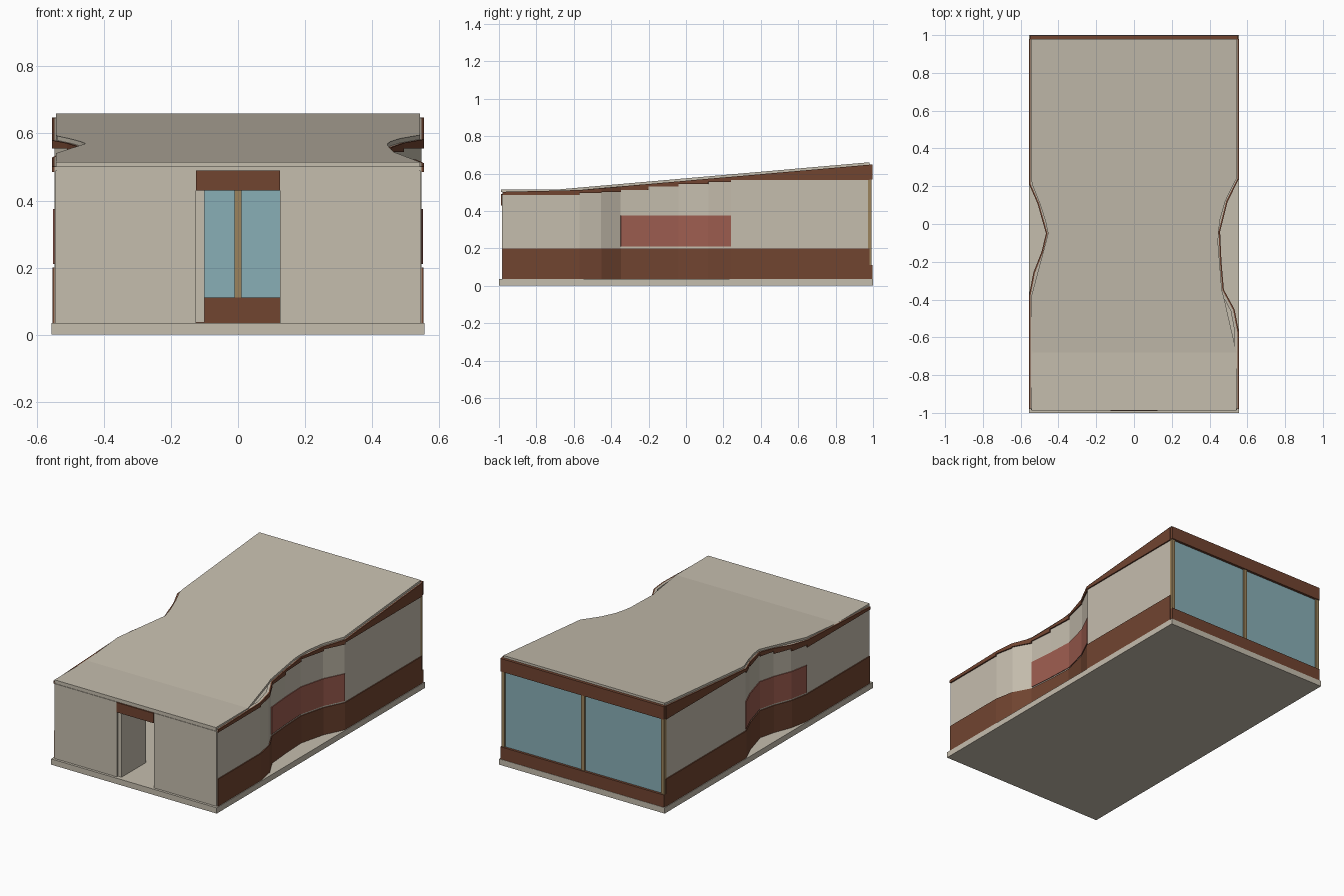
import bpy, bmesh
from mathutils import Vector

if "Cube" in bpy.data.objects:
    bpy.data.objects.remove(bpy.data.objects["Cube"])


def material(name, rgb):
    m = bpy.data.materials.new(name)
    m.diffuse_color = (*rgb, 1)
    m.use_nodes = True
    m.node_tree.nodes["Principled BSDF"].inputs["Base Color"].default_value = m.diffuse_color
    return m


BEIGE = material("beige plaster", (0.56, 0.51, 0.42))
BROWN = material("dark brown wood", (0.165, 0.058, 0.030))
RED = material("brick red", (0.34, 0.11, 0.08))
GLASS = material("blue glass", (0.25, 0.43, 0.47))
TAN = material("tan frame", (0.33, 0.23, 0.11))


def finish(name, bm, mat):
    bmesh.ops.recalc_face_normals(bm, faces=bm.faces)
    me = bpy.data.meshes.new(name)
    bm.to_mesh(me)
    bm.free()
    me.materials.append(mat)
    ob = bpy.data.objects.new(name, me)
    bpy.context.collection.objects.link(ob)
    return ob


def hexa(bm, bottom, top):
    """Closed solid from a bottom and a top loop."""
    b = [bm.verts.new(p) for p in bottom]
    t = [bm.verts.new(p) for p in top]
    bm.faces.new(b)
    bm.faces.new(t)
    n = len(b)
    for i in range(n):
        bm.faces.new((b[i], b[(i + 1) % n], t[(i + 1) % n], t[i]))


def box(name, x0, x1, y0, y1, z0, z1, mat):
    bm = bmesh.new()
    loop = [(x0, y0), (x1, y0), (x1, y1), (x0, y1)]
    hexa(bm, [(x, y, z0) for x, y in loop], [(x, y, z1) for x, y in loop])
    return finish(name, bm, mat)


def roof_z(y):
    return 0.515 + max(0.0, y + 0.68) * 0.145 / 1.66


def under_roof(y):
    return roof_z(y) - 0.013


def strip(name, pts, side, inner, outer, low, high, mat, first=0, last=None):
    """Band following a wall line; low is given per segment, high by a function of y."""
    pts = [Vector(p) for p in pts]
    normals = []
    for i in range(len(pts)):
        d = (pts[min(i + 1, len(pts) - 1)] - pts[max(i - 1, 0)]).normalized()
        normals.append(Vector((d.y, -d.x)) * side)
    bm = bmesh.new()
    for i in range(first, len(pts) - 1 if last is None else last):
        loop = [pts[i] + normals[i] * inner, pts[i + 1] + normals[i + 1] * inner,
                pts[i + 1] + normals[i + 1] * outer, pts[i] + normals[i] * outer]
        ys = (pts[i].y, pts[i + 1].y, pts[i + 1].y, pts[i].y)
        hexa(bm, [(p.x, p.y, low[i]) for p in loop],
             [(p.x, p.y, high(y)) for p, y in zip(loop, ys)])
    return finish(name, bm, mat)


# Floor slab
box("floor_slab", -0.557, 0.557, -1.0, 1.0, 0.0, 0.035, BEIGE)

# Side walls with pinched waists: wall line and fascia underside per segment
right = [(0.547, -0.98), (0.547, -0.57), (0.525, -0.455), (0.468, -0.35), (0.455, -0.2),
         (0.448, -0.04), (0.488, 0.12), (0.547, 0.24), (0.547, 0.98)]
right_low = [0.485, 0.495, 0.50, 0.512, 0.53, 0.545, 0.555, 0.565]
left = [(-0.547, -0.98), (-0.547, -0.375), (-0.525, -0.26), (-0.482, -0.15), (-0.458, -0.05),
        (-0.503, 0.11), (-0.547, 0.21), (-0.547, 0.98)]
left_low = [0.485, 0.50, 0.515, 0.53, 0.545, 0.555, 0.565]

for word, pts, lows, side, a, b in (("right", right, right_low, 1, 3, 7),
                                    ("left", left, left_low, -1, 1, 6)):
    n = len(lows)
    strip(word + "_wall", pts, side, -0.014, 0.0, [0.035] * n, under_roof, BEIGE)
    strip(word + "_lower_cladding", pts, side, 0.0, 0.006, [0.035] * n, lambda y: 0.2, BROWN)
    strip(word + "_fascia", pts, side, 0.0, 0.008, lows, under_roof, BROWN)
    strip(word + "_waist_panel", pts, side, 0.0, 0.005, [0.21] * n, lambda y: 0.375, RED, a, b)

# Front wall, doorway and open door leaf
for word, s in (("left", -1), ("right", 1)):
    box("front_wall_" + word, min(s * 0.125, s * 0.545), max(s * 0.125, s * 0.545),
        -0.985, -0.965, 0.035, 0.49, BEIGE)
box("front_wall_top", -0.54, 0.54, -0.982, -0.968, 0.488, 0.503, BEIGE)
box("door_lintel", -0.125, 0.125, -0.99, -0.965, 0.43, 0.49, BROWN)
box("door_leaf", -0.125, -0.10, -0.975, -0.74, 0.036, 0.43, BEIGE)

# Glazed rear wall
box("rear_sill", -0.55, 0.55, 0.97, 0.998, 0.035, 0.11, BROWN)
box("rear_beam", -0.55, 0.55, 0.978, 0.998, 0.568, 0.647, BROWN)
box("rear_window", -0.54, 0.54, 0.978, 0.983, 0.11, 0.57, GLASS)
for word, x in (("left", -0.537), ("middle", 0.0), ("right", 0.537)):
    box("rear_post_" + word, x - 0.011, x + 0.011, 0.972, 0.992, 0.11, 0.57, TAN)

# Sloping roof: stations of (y, left x, right x)
stations = [(-0.988, -0.543, 0.543), (-0.68, -0.543, 0.543), (-0.38, -0.543, 0.474),
            (-0.35, -0.535, 0.465), (-0.1, -0.468, 0.445), (-0.05, -0.455, 0.447),
            (0.02, -0.47, 0.455), (0.12, -0.503, 0.483), (0.21, -0.54, 0.527),
            (0.24, -0.543, 0.543), (0.98, -0.543, 0.543)]
bm = bmesh.new()
rings = []
for y, xl, xr in stations:
    z = roof_z(y)
    rings.append([bm.verts.new(p) for p in
                  ((xl, y, z - 0.015), (xr, y, z - 0.015), (xr, y, z), (xl, y, z))])
for p, q in zip(rings, rings[1:]):
    for i in range(4):
        j = (i + 1) % 4
        bm.faces.new((p[i], p[j], q[j], q[i]))
bm.faces.new(rings[0])
bm.faces.new(rings[-1])
finish("roof", bm, BEIGE)
